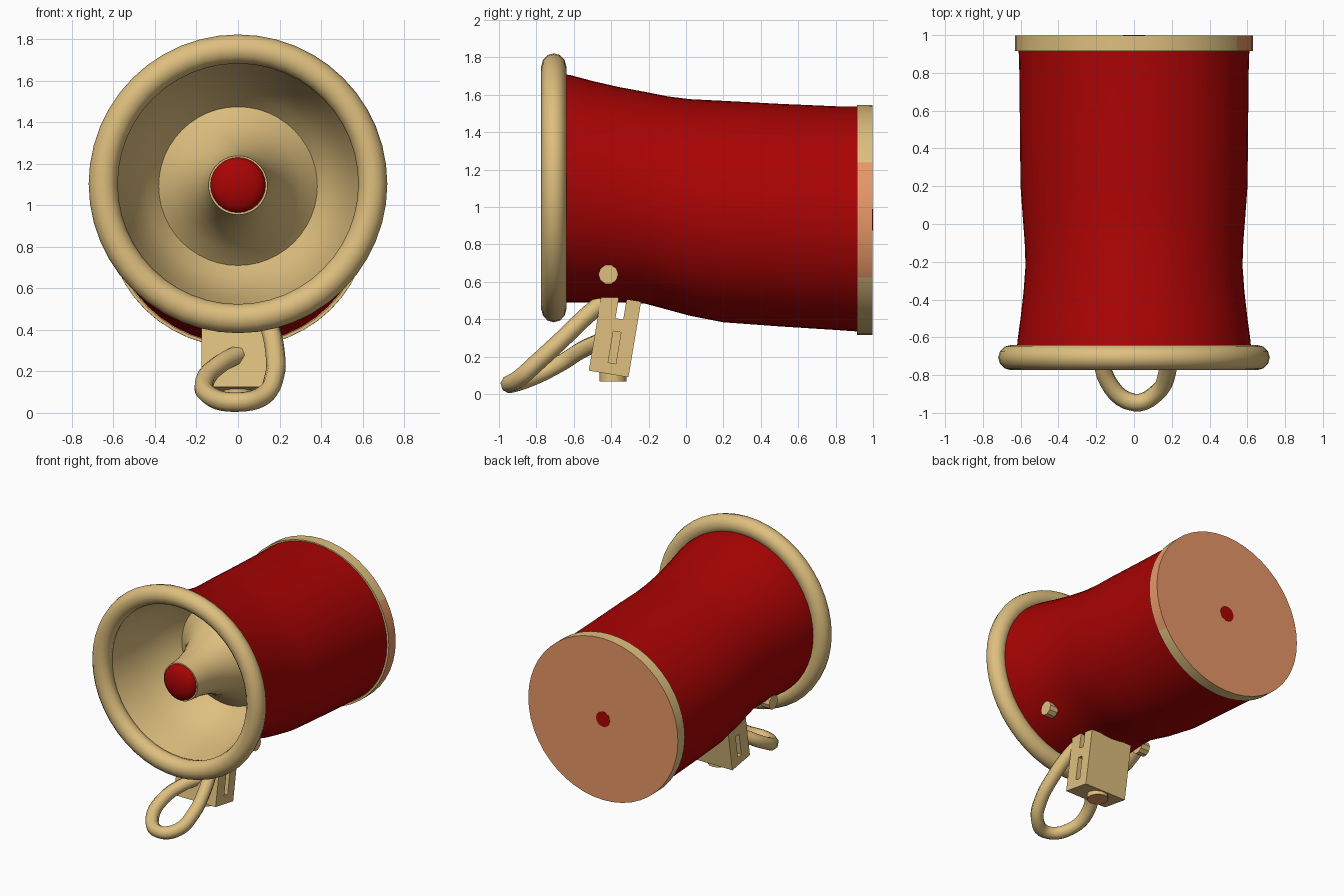
import bpy, bmesh, math
from mathutils import Vector, Matrix

cube = bpy.data.objects.get("Cube")
if cube:
    bpy.data.objects.remove(cube, do_unlink=True)


def material(name, rgb):
    m = bpy.data.materials.new(name)
    m.use_nodes = True
    color = (*rgb, 1)
    m.diffuse_color = color
    m.node_tree.nodes["Principled BSDF"].inputs["Base Color"].default_value = color
    return m


TAN = material("tan", (0.73, 0.52, 0.21))
RED = material("red", (0.4, 0.001, 0.001))
BROWN = material("copper brown", (0.8, 0.31, 0.138))


def finish(bm, name, mats, smooth=True, rule=None):
    bmesh.ops.recalc_face_normals(bm, faces=bm.faces)
    bm.normal_update()
    if rule:
        for f in bm.faces:
            f.material_index = int(rule(f.normal))
    me = bpy.data.meshes.new(name)
    bm.to_mesh(me)
    bm.free()
    for m in mats:
        me.materials.append(m)
    ob = bpy.data.objects.new(name, me)
    bpy.context.collection.objects.link(ob)
    if smooth:
        bpy.ops.object.select_all(action="DESELECT")
        ob.select_set(True)
        bpy.context.view_layer.objects.active = ob
        bpy.ops.object.shade_smooth_by_angle(angle=math.radians(35))
    return ob


def loft(name, sections, mats, n=48, cap_end=False, close=False, wide=1.0, rule=None):
    """Skin circles along y; each section is (y, centre z, radius)."""
    bm = bmesh.new()
    rings = []
    angles = [2 * math.pi * i / n for i in range(n)]
    for y, zc, r in sections:
        rings.append([bm.verts.new((r * wide * math.cos(a), y, zc + r * math.sin(a))) for a in angles])
    pairs = list(zip(rings, rings[1:]))
    if close:
        pairs.append((rings[-1], rings[0]))
    for a, b in pairs:
        for i in range(n):
            j = (i + 1) % n
            bm.faces.new((a[i], a[j], b[j], b[i]))
    if cap_end:
        bm.faces.new(rings[-1])
    return finish(bm, name, mats, rule=rule)


def cylinder(name, centre, axis, radius, depth, mats, sides=12, rule=None):
    bm = bmesh.new()
    turn = Vector((0, 0, 1)).rotation_difference(Vector(axis)).to_matrix().to_4x4()
    bmesh.ops.create_cone(bm, cap_ends=True, segments=sides, radius1=radius, radius2=radius,
                          depth=depth, matrix=Matrix.Translation(centre) @ turn)
    return finish(bm, name, mats, rule=rule)


def box(name, matrix, size, mats):
    bm = bmesh.new()
    bmesh.ops.create_cube(bm, size=1, matrix=matrix @ Matrix.Diagonal((*size, 1)))
    return finish(bm, name, mats, smooth=False)


# Waisted barrel, dropping towards the back
loft("barrel", [(-0.68, 1.1, 0.612), (-0.62, 1.098, 0.608), (-0.5, 1.082, 0.592), (-0.36, 1.066, 0.576),
                (-0.22, 1.05, 0.566), (-0.1, 1.022, 0.57), (0.02, 0.998, 0.579), (0.2, 0.976, 0.592),
                (0.5, 0.957, 0.595), (0.8, 0.941, 0.598), (0.93, 0.936, 0.602)], [RED], wide=1.015)

# Back band with a copper end and a copper patch on the left side
loft("back_band", [(0.915, 0.932, 0.6), (0.915, 0.932, 0.615), (0.998, 0.931, 0.615)], [TAN, BROWN],
     cap_end=True, wide=1.025, rule=lambda nrm: nrm.y > 0.9 or nrm.x > 0.86)
cylinder("back_centre_dot", (0, 0.997, 0.932), (0, 1, 0), 0.058, 0.006, [RED], 16)

# Rounded front rim
rim = [(-0.707 + 0.067 * math.sin(t), 1.103, 0.649 + 0.07 * math.cos(t))
       for t in (2 * math.pi * i / 12 for i in range(12))]
loft("front_rim", rim, [TAN], close=True)

# Hollow bell, turning back at the floor into the flared central horn
loft("bell_and_horn", [(-0.7, 1.1, 0.6), (-0.6, 1.098, 0.575), (-0.45, 1.095, 0.545), (-0.3, 1.092, 0.495),
                       (-0.2, 1.092, 0.44), (-0.13, 1.092, 0.382), (-0.2, 1.092, 0.305),
                       (-0.3, 1.093, 0.235), (-0.43, 1.094, 0.18), (-0.56, 1.095, 0.152),
                       (-0.69, 1.096, 0.142), (-0.69, 1.096, 0.1)], [TAN], cap_end=True)

# Red domed tip of the horn
bm = bmesh.new()
bmesh.ops.create_uvsphere(bm, u_segments=20, v_segments=12, radius=0.133,
                          matrix=Matrix.Translation((0, -0.69, 1.097)) @ Matrix.Diagonal((1, 0.45, 1, 1)))
finish(bm, "horn_tip", [RED])

# Side bolts
for side, label in ((1, "left"), (-1, "right")):
    cylinder(label + "_bolt", (side * 0.412, -0.415, 0.64), (side, 0, 0), 0.053, 0.07, [TAN], 10)

# Tilted mounting bracket with slots in its sides, the lower ones blind
tilt = Matrix.Translation((0, -0.38, 0.31)) @ Matrix.Rotation(math.radians(-9.5), 4, "X")
bracket = box("bracket", tilt, (0.35, 0.215, 0.41), [TAN])
for z, height in ((0.15, 0.11), (-0.06, 0.17)):
    cutter = box("slot_cutter", tilt @ Matrix.Translation((0, 0.008, z)), (0.5, 0.042, height), [TAN])
    cutter.hide_render = True
    cutter.hide_viewport = True
    cut = bracket.modifiers.new("slot", "BOOLEAN")
    cut.operation = "DIFFERENCE"
    cut.solver = "EXACT"
    cut.object = cutter
box("bracket_core", tilt @ Matrix.Translation((0, 0, -0.06)), (0.2, 0.1, 0.2), [TAN])
cylinder("bracket_foot", (0, -0.39, 0.092), (0, 0, 1), 0.073, 0.05, [TAN, BROWN], 14,
         rule=lambda nrm: nrm.z < -0.9)

# Strap loop hanging in front of the bracket
path = [(0.0, -0.46, 0.28), (-0.08, -0.55, 0.24), (-0.155, -0.67, 0.165), (-0.14, -0.83, 0.085),
        (0, -0.945, 0.052), (0.125, -0.89, 0.085), (0.175, -0.79, 0.175), (0.178, -0.66, 0.295),
        (0.15, -0.53, 0.42), (0.11, -0.42, 0.51)]
curve = bpy.data.curves.new("strap_loop", "CURVE")
curve.dimensions = "3D"
curve.bevel_depth = 0.047
curve.bevel_resolution = 2
curve.resolution_u = 5
curve.use_fill_caps = True
curve.materials.append(TAN)
spline = curve.splines.new("BEZIER")
spline.bezier_points.add(len(path) - 1)
for point, co in zip(spline.bezier_points, path):
    point.co = co
    point.handle_left_type = point.handle_right_type = "AUTO"
bpy.context.collection.objects.link(bpy.data.objects.new("strap_loop", curve))
